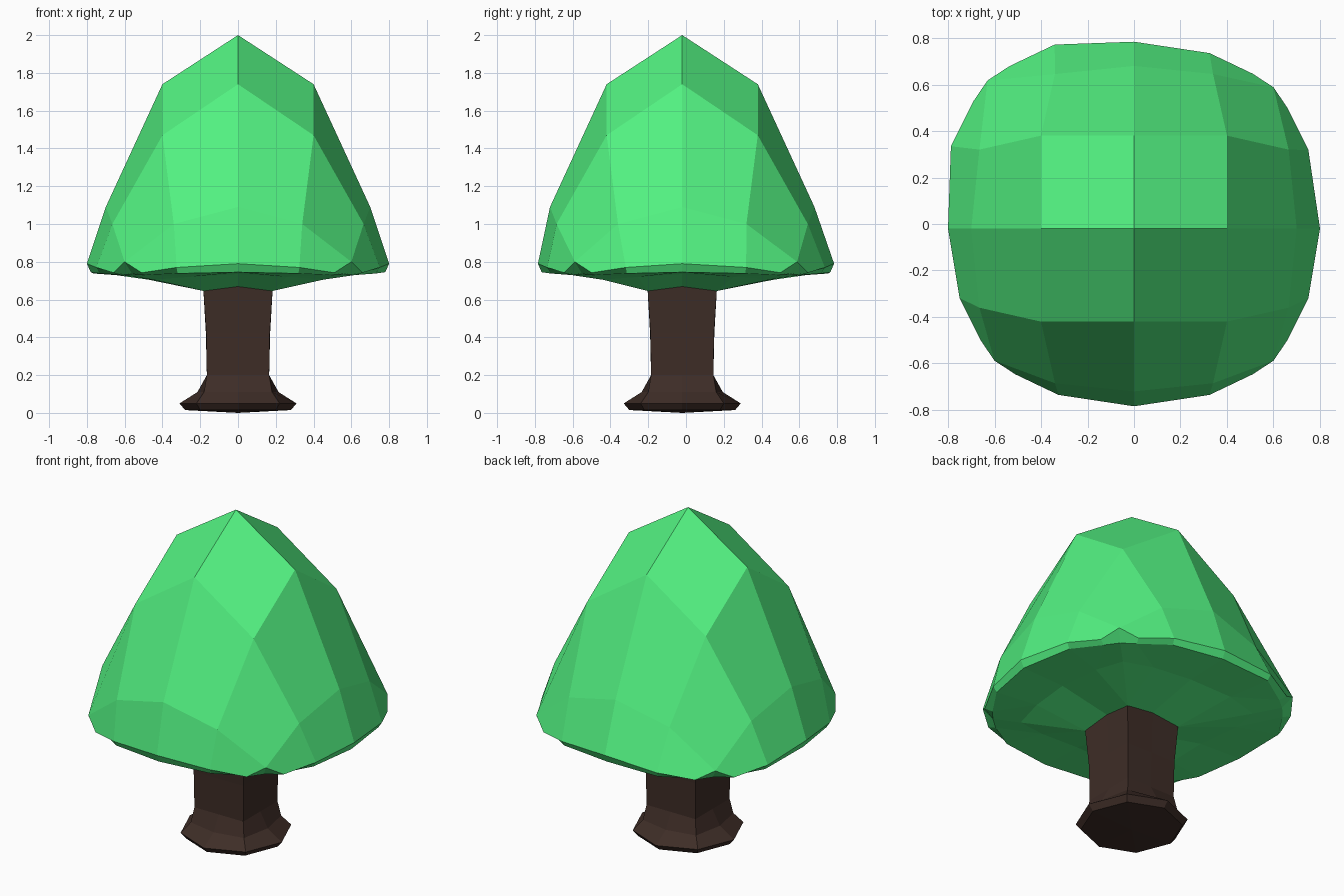
import bpy, bmesh

if "Cube" in bpy.data.objects:
    bpy.data.objects.remove(bpy.data.objects["Cube"])

SHIFT = -0.02  # trunk and crown tip sit slightly towards the front


def finish(name, bm, color):
    bmesh.ops.remove_doubles(bm, verts=bm.verts, dist=0.0005)
    bmesh.ops.recalc_face_normals(bm, faces=bm.faces)
    mesh = bpy.data.meshes.new(name)
    bm.to_mesh(mesh)
    bm.free()
    mat = bpy.data.materials.new(name + "_color")
    mat.diffuse_color = color
    mat.use_nodes = True
    mat.node_tree.nodes["Principled BSDF"].inputs["Base Color"].default_value = mat.diffuse_color
    mesh.materials.append(mat)
    obj = bpy.data.objects.new(name, mesh)
    bpy.context.collection.objects.link(obj)
    return obj


# Crown: points of one eighth, from the +x axis to the diagonal
P = {
    "A": (0, 0, 2.0), "B": (.40, 0, 1.74), "C": (.40, .40, 1.47),
    "D": (.70, 0, 1.09), "E": (.665, .34, 1.0),
    # rim with notched corner
    "F": (.80, 0, .79), "G": (.75, .325, .77),
    "H": (.66, .51, .742), "K": (.60, .60, .80),
    # underside lip
    "f": (.78, 0, .745), "g": (.73, .32, .738),
    "h": (.62, .49, .73), "k": (.56, .56, .735),
    # vaulted underside down to the trunk
    "M": (.50, 0, .735), "N": (.49, .26, .72), "O": (.45, .45, .705),
    "Q": (.175, 0, .668), "R": (.18, .18, .645), "Z": (0, 0, .67),
}
HALF = ["BDEC", "DFGE", "EGHK", "FfgG", "GghH", "HhkK",
        "fMNg", "gNh", "hNOk", "MQRN", "NRO", "QZR"]
# Faces crossing the diagonal: an apostrophe-free pair of point and mirror flags
DIAGONAL = [("ABCB", (0, 0, 0, 1)), ("CEKE", (0, 0, 0, 1))]


def crown_point(key, mirror, turn):
    x, y, z = P[key]
    if mirror:
        x, y = y, x
    for _ in range(turn):
        x, y = -y, x
    if .70 < z < .85:                      # rim and lip
        y *= .98
        if x < -.01 and y > .01:           # fuller back left corner
            x, y = x * 1.05, y * 1.05
        if abs(y) < .01:
            y += SHIFT
    else:
        y += SHIFT
    return x, y, z


bm = bmesh.new()
for turn in range(4):
    for face in HALF:
        for mirror in (0, 1):
            bm.faces.new([bm.verts.new(crown_point(k, mirror, turn)) for k in face])
    for face, flags in DIAGONAL:
        bm.faces.new([bm.verts.new(crown_point(k, m, turn))
                      for k, m in zip(face, flags)])
finish("crown", bm, (.085, .88, .22, 1))

# Trunk: square post flaring to an octagonal foot (height, side, corner)
RINGS = [(.68, .18, .185), (.42, .17, .168), (.20, .165, .165), (.11, .215, .18),
         (.05, .31, .22), (.015, .28, .20)]
bm = bmesh.new()
loops = []
for z, s, c in RINGS:
    outline = [(s, 0), (c, c), (0, s), (-c, c), (-s, 0), (-c, -c), (0, -s), (c, -c)]
    loops.append([bm.verts.new((x, y + SHIFT, z)) for x, y in outline])
for up, low in zip(loops, loops[1:]):
    for i in range(8):
        j = (i + 1) % 8
        bm.faces.new((up[i], up[j], low[j], low[i]))
bm.faces.new(loops[0])
foot = bm.verts.new((0, SHIFT, 0))
for i in range(8):
    bm.faces.new((loops[-1][i], loops[-1][(i + 1) % 8], foot))
finish("trunk", bm, (.048, .026, .02, 1))
